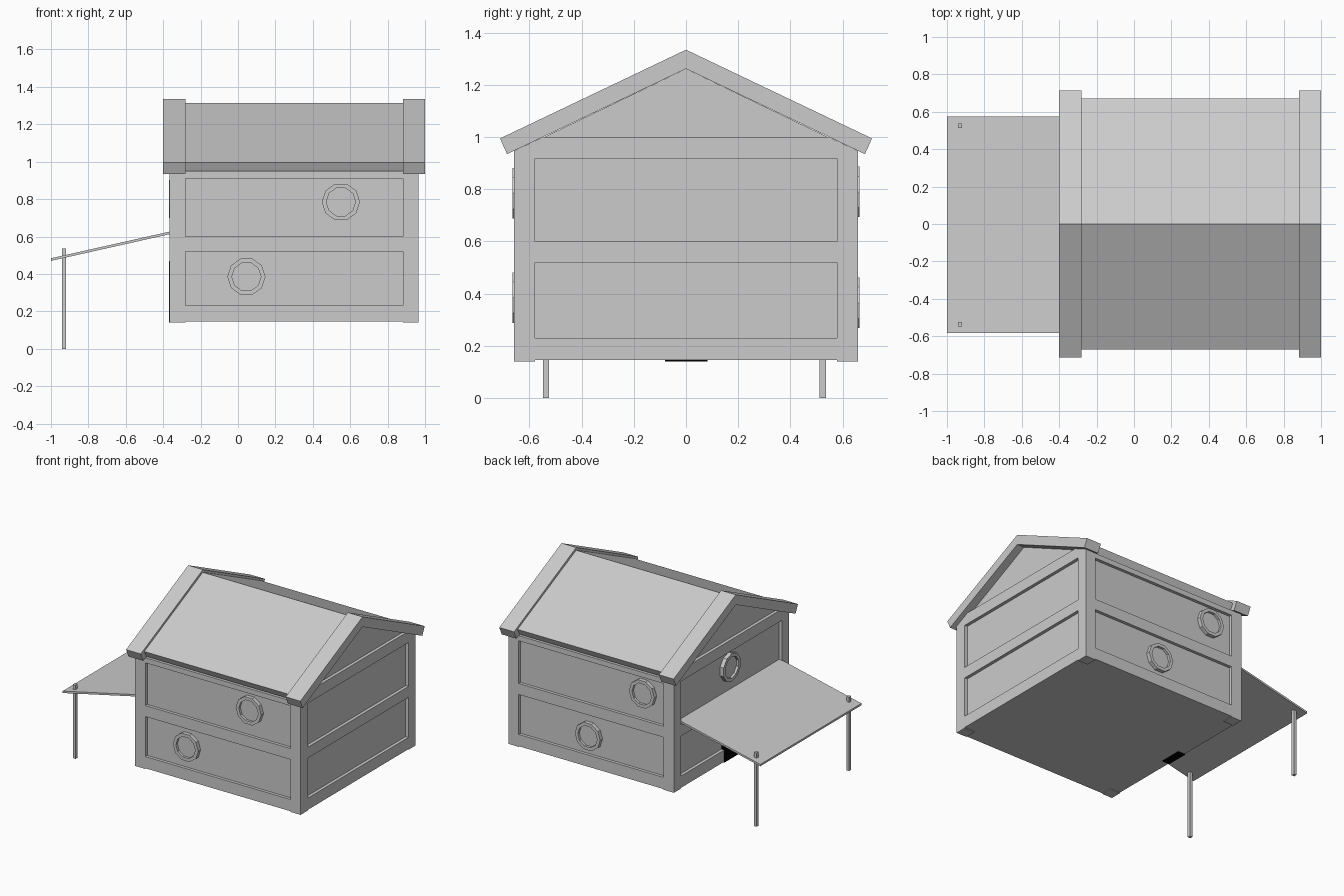
import bpy, bmesh
from math import cos, sin, pi
from mathutils import Matrix

if "Cube" in bpy.data.objects:
    bpy.data.objects.remove(bpy.data.objects["Cube"])


def finish(name, bm, color=None):
    bmesh.ops.recalc_face_normals(bm, faces=bm.faces)
    me = bpy.data.meshes.new(name)
    bm.to_mesh(me)
    bm.free()
    ob = bpy.data.objects.new(name, me)
    bpy.context.collection.objects.link(ob)
    if color:
        mat = bpy.data.materials.new(name + "_color")
        mat.diffuse_color = color
        mat.use_nodes = True
        mat.node_tree.nodes["Principled BSDF"].inputs["Base Color"].default_value = mat.diffuse_color
        me.materials.append(mat)
    return ob


def extrude_x(name, profile, x0, x1, color=None):
    """Extrude a (y, z) outline along x."""
    bm = bmesh.new()
    face = bm.faces.new([bm.verts.new((x0, y, z)) for y, z in profile])
    new = bmesh.ops.extrude_face_region(bm, geom=[face])["geom"]
    bmesh.ops.translate(bm, vec=(x1 - x0, 0, 0),
                        verts=[v for v in new if isinstance(v, bmesh.types.BMVert)])
    return finish(name, bm, color)


def box(name, x0, x1, y0, y1, z0, z1, color=None):
    return extrude_x(name, [(y0, z0), (y1, z0), (y1, z1), (y0, z1)], x0, x1, color)


def roof(name, x0, x1, peak, under, eave, tip):
    """Chevron slab: outer corner at eave, lower corner at tip."""
    right = [(0, peak), eave, tip, (0, under)]
    extrude_x(name, right + [(-tip[0], tip[1]), (-eave[0], eave[1])], x0, x1)


def window(name, loc, axis, angle, n=10):
    """Raised ten-sided frame around a recessed pane."""
    bm = bmesh.new()
    rings = [[bm.verts.new((r * cos(2 * pi * i / n), r * sin(2 * pi * i / n), d)) for i in range(n)]
             for r, d in [(0.102, -0.005), (0.102, 0.028), (0.078, 0.028), (0.078, 0.01)]]
    for a, b in zip(rings, rings[1:]):
        for i in range(n):
            bm.faces.new((a[i], a[(i + 1) % n], b[(i + 1) % n], b[i]))
    bm.faces.new(rings[-1])
    bm.faces.new(rings[0][::-1])
    bm.transform(Matrix.Translation(loc) @ Matrix.Rotation(angle, 4, axis))
    finish(name, bm)


# Recessed wall core with gable ends
extrude_x("wall_core", [(-0.638, 0.145), (0.638, 0.145), (0.638, 0.955),
                        (0, 1.262), (-0.638, 0.955)], -0.342, 0.942)

# Corner posts, tops cut to the roof slope
for side, s in (("front", -1), ("back", 1)):
    post = [(s * 0.578, 0.14), (s * 0.66, 0.14), (s * 0.66, 0.947), (s * 0.578, 0.986)]
    extrude_x(side + "_left_post", post, -0.365, -0.282)
    extrude_x(side + "_right_post", post, 0.882, 0.965)
    # Long wall rails
    for part, z0, z1 in (("bottom", 0.145, 0.23), ("middle", 0.52, 0.60), ("top", 0.91, 0.947)):
        y0, y1 = sorted((s * 0.60, s * 0.66))
        box(f"{side}_{part}_rail", -0.282, 0.882, y0, y1, z0, z1)

# End wall rails
for side, x0, x1 in (("left", -0.365, -0.30), ("right", 0.90, 0.965)):
    for part, z0, z1 in (("bottom", 0.145, 0.23), ("middle", 0.52, 0.60)):
        box(f"{side}_{part}_rail", x0, x1, -0.578, 0.578, z0, z1)
    extrude_x(side + "_top_rail", [(-0.578, 0.918), (0.578, 0.918), (0.578, 0.986), (0.55, 1.0),
                                   (-0.55, 1.0), (-0.578, 0.986)], x0, x1)

# Roof and thicker gable trim
roof("roof_panel", -0.29, 0.89, 1.315, 1.264, (0.672, 0.997), (0.65, 0.953))
roof("left_gable_trim", -0.40, -0.282, 1.335, 1.262, (0.713, 0.995), (0.686, 0.935))
roof("right_gable_trim", 0.882, 1.0, 1.335, 1.262, (0.713, 0.995), (0.686, 0.935))

# Windows
for i, (x, z) in enumerate([(0.55, 0.785), (0.045, 0.385)]):
    window(f"front_window_{i + 1}", (x, -0.638, z), 'X', pi / 2)
for i, (x, z) in enumerate([(-0.11, 0.79), (0.325, 0.365)]):
    window(f"back_window_{i + 1}", (x, 0.638, z), 'X', -pi / 2)
window("left_window", (-0.342, 0.0, 0.80), 'Y', -pi / 2)

# Doorway under the canopy
box("door", -0.368, -0.31, -0.08, 0.083, 0.14, 0.47, (0.0, 0.0, 0.0, 1))

# Sloping canopy on two legs
bm = bmesh.new()
bmesh.ops.create_cube(bm, size=1)
for v in bm.verts:
    inner = v.co.x > 0
    v.co = (-0.345 if inner else -1.0, 0.576 if v.co.y > 0 else -0.584,
            (0.624 if inner else 0.477) + v.co.z * 0.014)
finish("canopy", bm)
for name, y in (("front_leg", -0.537), ("back_leg", 0.524)):
    box(name, -0.942, -0.92, y - 0.012, y + 0.012, 0, 0.535)
